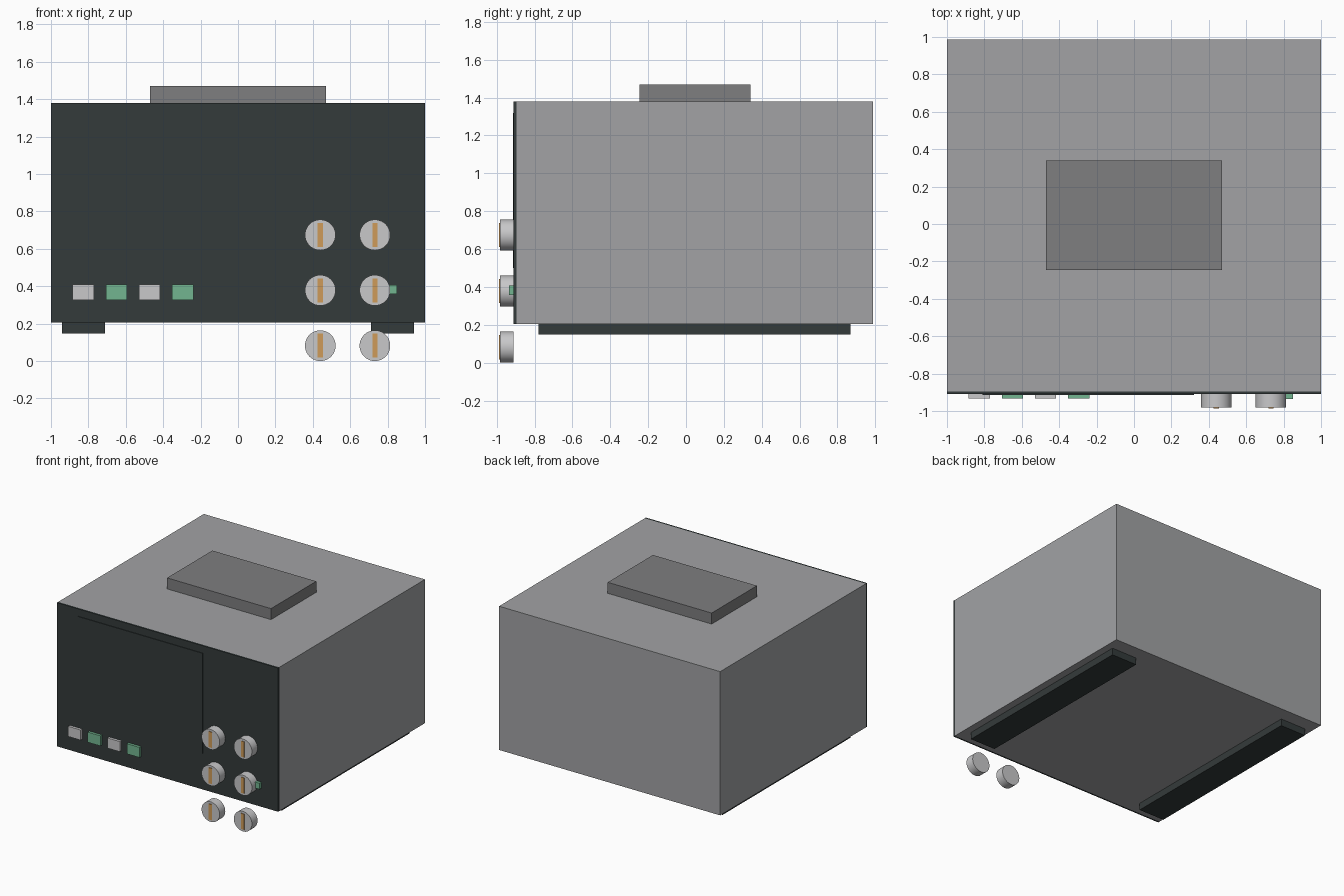
import bpy
from math import radians

if "Cube" in bpy.data.objects:
    bpy.data.objects.remove(bpy.data.objects["Cube"], do_unlink=True)


def material(name, r, g, b):
    m = bpy.data.materials.new(name)
    m.use_nodes = True
    m.diffuse_color = (r, g, b, 1)
    m.node_tree.nodes["Principled BSDF"].inputs["Base Color"].default_value = (r, g, b, 1)
    return m


CASE = material("case grey", 0.36, 0.365, 0.375)
VENT = material("vent grey", 0.21, 0.21, 0.215)
DARK = material("dark panel", 0.034, 0.043, 0.043)
LIGHT = material("light grey", 0.58, 0.58, 0.59)
GREEN = material("soft green", 0.17, 0.46, 0.28)
ORANGE = material("orange mark", 0.62, 0.33, 0.10)


def box(name, x, y, z, mat):
    """Box given by its (low, high) range on each axis."""
    ranges = (x, y, z)
    bpy.ops.mesh.primitive_cube_add(size=1, location=[sum(r) / 2 for r in ranges])
    o = bpy.context.object
    o.name = name
    o.scale = [r[1] - r[0] for r in ranges]
    bpy.ops.object.transform_apply(location=False, rotation=False, scale=True)
    o.data.materials.append(mat)
    return o


def knob(name, x, z):
    """Round control with a raised pointer on its front."""
    bpy.ops.mesh.primitive_cylinder_add(vertices=40, radius=0.082, depth=0.072,
                                        location=(x, -0.946, z),
                                        rotation=(radians(90), 0, 0))
    o = bpy.context.object
    o.name = name
    o.data.materials.append(LIGHT)
    bpy.ops.object.shade_smooth_by_angle(angle=radians(30))
    box(name + "_pointer", (x - 0.014, x + 0.014), (-0.987, -0.975),
        (z - 0.064, z + 0.064), ORANGE)


# Case, front panel and display
FRONT = -0.91
box("case", (-1, 1), (-0.895, 0.987), (0.205, 1.38), CASE)
box("front_panel", (-1, 1), (FRONT, -0.895), (0.205, 1.38), DARK)
box("display", (-0.81, 0.32), (FRONT - 0.005, FRONT), (0.5, 1.32), DARK)

# Raised block on the top
box("top_vent", (-0.47, 0.47), (-0.245, 0.34), (1.38, 1.47), VENT)

# Long feet
for side, name in ((-1, "right_foot"), (1, "left_foot")):
    box(name, sorted((side * 0.71, side * 0.94)), (-0.78, 0.87), (0.148, 0.205), DARK)

# Row of push buttons
for i in range(4):
    x = -0.827 + i * 0.177
    box(f"button_{i + 1}", (x - 0.057, x + 0.057), (-0.932, FRONT),
        (0.325, 0.408), GREEN if i % 2 else LIGHT)

# Indicator lamp beside the knobs
box("indicator_lamp", (0.77, 0.85), (-0.935, FRONT), (0.357, 0.407), GREEN)

# Two columns of three knobs
for row in range(3):
    for col, x in enumerate((0.44, 0.732)):
        knob(f"knob_{row + 1}_{col + 1}", x, 0.082 + row * 0.296)
